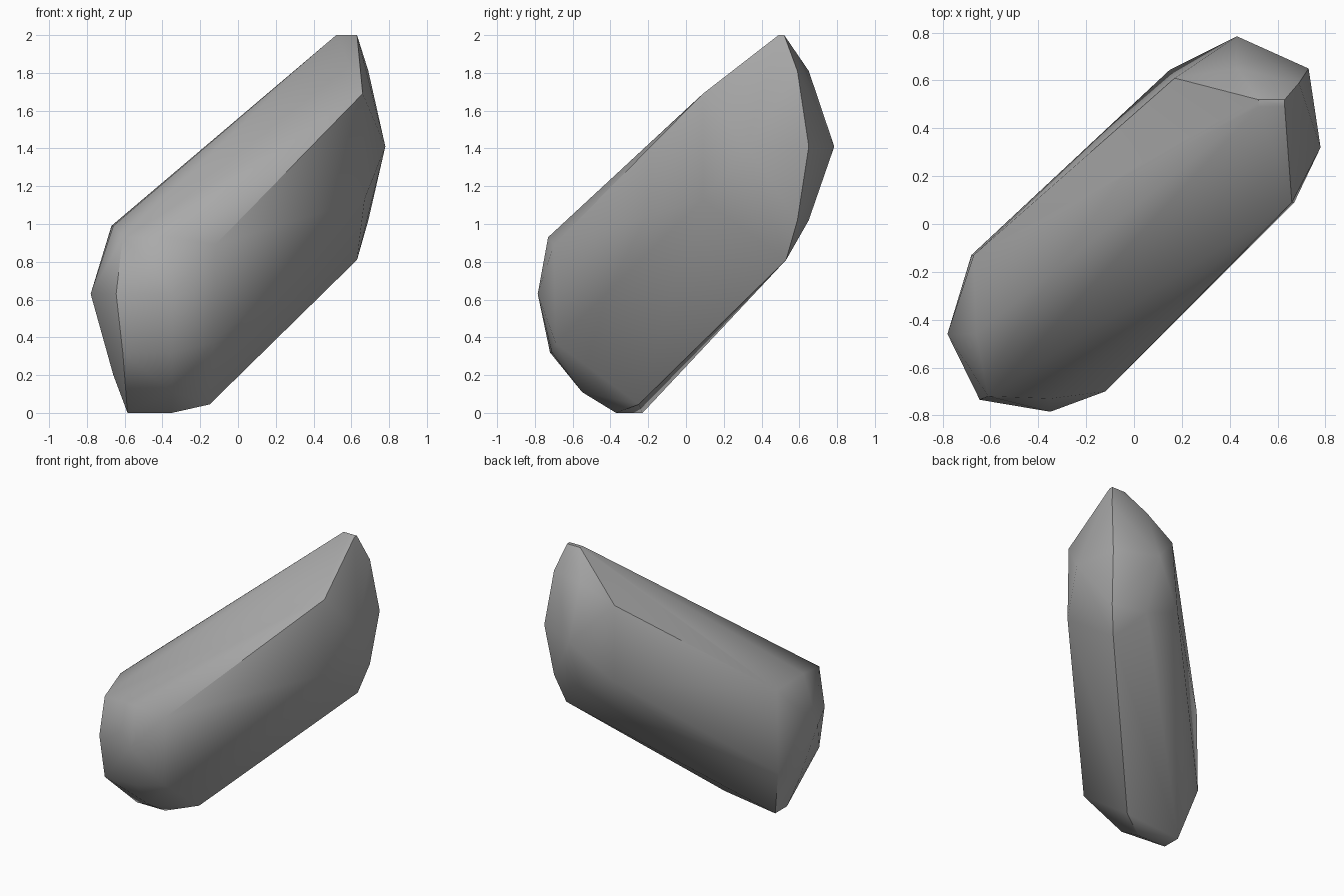
import bpy
import bmesh
import math

# Remove the default cube only
default_cube = bpy.data.objects.get("Cube")
if default_cube:
    bpy.data.objects.remove(default_cube, do_unlink=True)


def make_material(name, colour):
    material = bpy.data.materials.new(name)
    material.use_nodes = True
    material.diffuse_color = colour
    shader = material.node_tree.nodes["Principled BSDF"]
    shader.inputs["Base Color"].default_value = colour
    shader.inputs["Roughness"].default_value = 0.8
    return material


def level(height, *plan):
    """Corner points that share one height."""
    return [(x, y, height) for x, y in plan]


# Upper end of the stone: crown, shoulders, widest ring, underside corner
upper_end = (
    level(2.0, (.52, .52), (.63, .52), (.63, .49), (.52, .49))
    + level(1.81, (.69, .59), (.43, .65))
    + level(1.69, (.66, .09), (.17, .61))
    + level(1.41, (.78, .32), (.73, .65), (.43, .785))
    + level(1.13, (.67, .09), (.15, .645))
    + level(1.02, (.69, .59), (.43, .65))
    + level(.81, (.63, .53))
)

# Lower end of the stone: brow, widest ring, chin, foot
lower_end = (
    level(.99, (-.67, -.13), (-.66, -.46))
    + level(.93, (-.61, -.72), (-.35, -.73))
    + level(.89, (-.12, -.7))
    + level(.63, (-.78, -.46), (-.645, -.735), (-.35, -.785))
    + level(.37, (-.13, -.69), (-.68, -.13))
    + level(.32, (-.61, -.72), (-.35, -.71))
    + level(.2, (-.66, -.4))
    + level(.11, (-.35, -.55))
    + level(.045, (-.15, -.25))
    + level(0, (-.585, -.23), (-.585, -.37), (-.35, -.37))
)

# Wrap both ends in one chiselled convex skin
bm = bmesh.new()
for point in upper_end + lower_end:
    bm.verts.new(point)
hull = bmesh.ops.convex_hull(bm, input=bm.verts)
loose = [v for v in bm.verts if not v.link_faces]
bmesh.ops.delete(bm, geom=loose, context="VERTS")
bmesh.ops.recalc_face_normals(bm, faces=bm.faces)

mesh = bpy.data.meshes.new("long_stone")
bm.to_mesh(mesh)
bm.free()
mesh.materials.append(make_material("stone_grey", (.4, .4, .4, 1)))

stone = bpy.data.objects.new("long_stone", mesh)
bpy.context.collection.objects.link(stone)

# Soft shading with the hard ridges kept
bpy.ops.object.select_all(action="DESELECT")
stone.select_set(True)
bpy.context.view_layer.objects.active = stone
bpy.ops.object.shade_smooth_by_angle(angle=math.radians(40))
